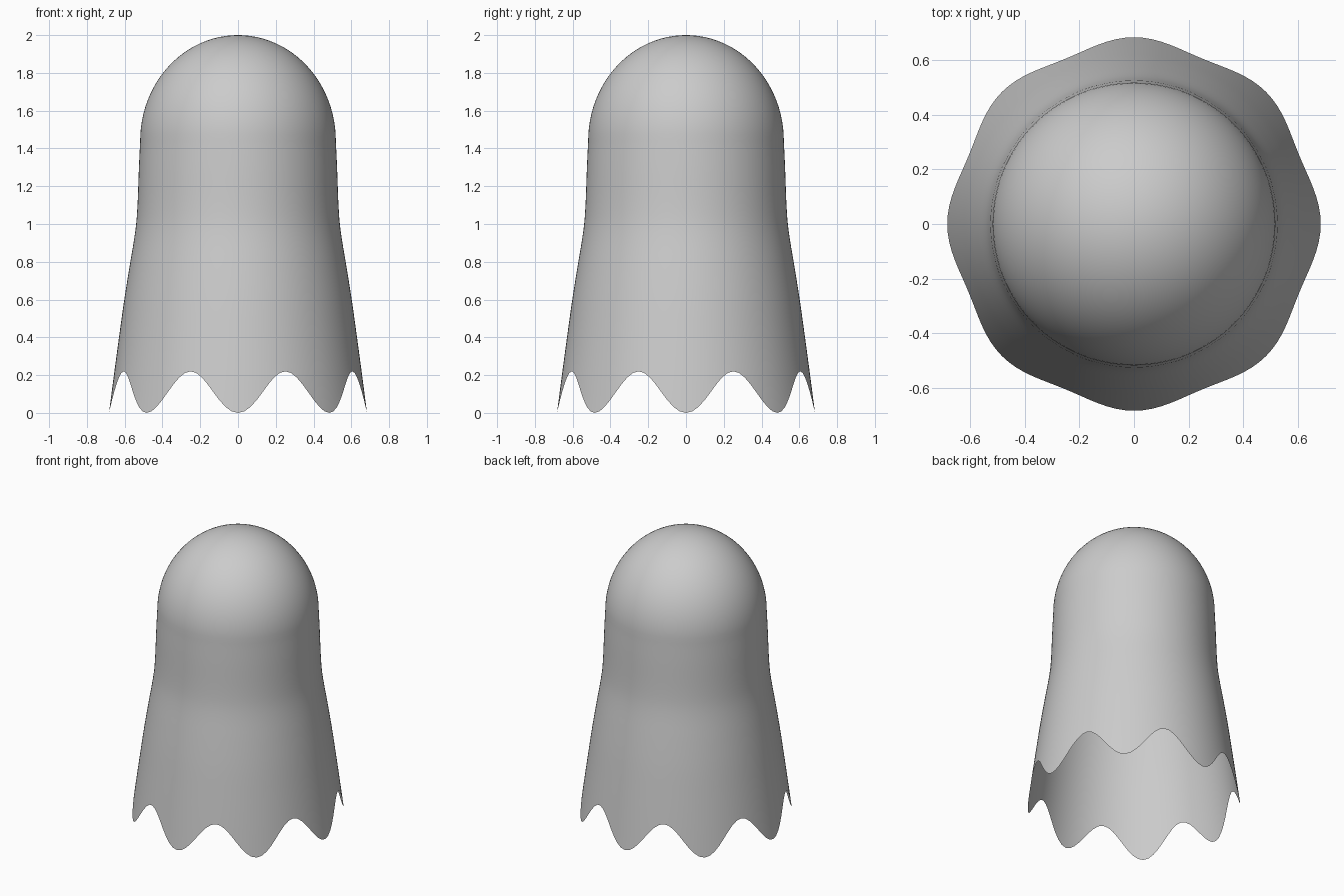
import bpy, bmesh, math

if "Cube" in bpy.data.objects:
    bpy.data.objects.remove(bpy.data.objects["Cube"])

SEGS = 128
DOME_Z, DOME_H, DOME_R = 1.44, 0.56, 0.518
# body profile (z, radius) from hem up to the dome
BODY = [(0, 0.683), (0.2, 0.657), (0.4, 0.63), (0.6, 0.602), (0.8, 0.57), (0.9, 0.553),
        (1.0, 0.539), (1.1, 0.532), (1.2, 0.528), (1.3, 0.5245), (DOME_Z, DOME_R)]


def radius(z):
    """Smooth (Catmull-Rom style) radius of the draped body at height z."""
    n = len(BODY)
    i = max(k for k in range(n - 1) if BODY[k][0] <= z + 1e-9)

    def slope(k):
        a, b = BODY[max(k - 1, 0)], BODY[min(k + 1, n - 1)]
        return (b[1] - a[1]) / (b[0] - a[0])
    (z0, r0), (z1, r1) = BODY[i], BODY[i + 1]
    h = z1 - z0
    t = (z - z0) / h
    return ((2*t**3 - 3*t*t + 1) * r0 + (t**3 - 2*t*t + t) * h * slope(i)
            + (3*t*t - 2*t**3) * r1 + (t**3 - t*t) * h * slope(i + 1))


bm = bmesh.new()
rings = []

# draped body: rings squeeze upward to follow the eight-scallop hem
ROWS = 28
for j in range(ROWS + 1):
    ring = []
    for k in range(SEGS):
        a = 2 * math.pi * k / SEGS
        hem = 0.11 * (1 - math.cos(8 * a))
        z = hem + (DOME_Z - hem) * j / ROWS
        r = radius(z)
        ring.append(bm.verts.new((r * math.cos(a), r * math.sin(a), z)))
    rings.append(ring)

# rounded head
CAP = 24
for j in range(1, CAP):
    p = math.pi / 2 * j / CAP
    r, z = DOME_R * math.cos(p), DOME_Z + DOME_H * math.sin(p)
    rings.append([bm.verts.new((r * math.cos(2 * math.pi * k / SEGS),
                                r * math.sin(2 * math.pi * k / SEGS), z))
                  for k in range(SEGS)])

for lo, hi in zip(rings, rings[1:]):
    for k in range(SEGS):
        m = (k + 1) % SEGS
        bm.faces.new((lo[k], lo[m], hi[m], hi[k]))
top = bm.verts.new((0, 0, DOME_Z + DOME_H))
for k in range(SEGS):
    bm.faces.new((rings[-1][k], rings[-1][(k + 1) % SEGS], top))

for f in bm.faces:
    f.smooth = True
mesh = bpy.data.meshes.new("draped_sheet")
bm.to_mesh(mesh)
bm.free()
bpy.context.collection.objects.link(bpy.data.objects.new("draped_sheet", mesh))
